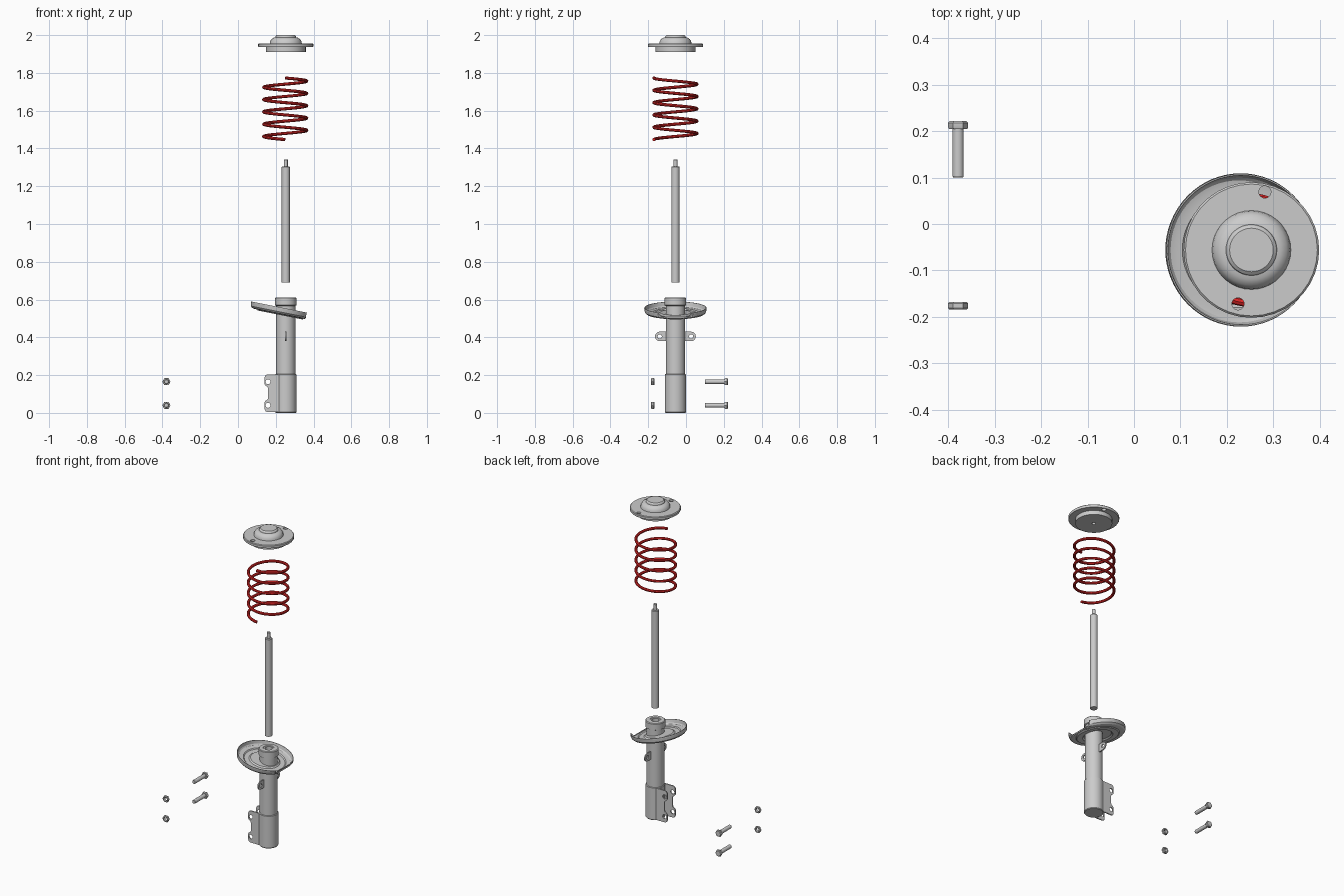
import bpy, bmesh, math
from mathutils import Matrix, Vector

if "Cube" in bpy.data.objects:
    bpy.data.objects.remove(bpy.data.objects["Cube"])

CX, CY = 0.253, -0.056          # main axis of the strut
TAU = 2 * math.pi


def finish(name, bm, matrix=Matrix()):
    bmesh.ops.remove_doubles(bm, verts=bm.verts, dist=1e-5)
    bmesh.ops.recalc_face_normals(bm, faces=bm.faces)
    bm.transform(matrix)
    me = bpy.data.meshes.new(name)
    bm.to_mesh(me)
    bm.free()
    ob = bpy.data.objects.new(name, me)
    bpy.context.collection.objects.link(ob)
    return ob


def select(obs):
    bpy.ops.object.select_all(action='DESELECT')
    for o in obs:
        o.select_set(True)
    bpy.context.view_layer.objects.active = obs[0]


def lathe(name, profile, sides=40, matrix=Matrix.Translation((CX, CY, 0))):
    bm = bmesh.new()
    vs = [bm.verts.new((r, 0, z)) for r, z in profile]
    es = [bm.edges.new(p) for p in zip(vs, vs[1:])]
    bmesh.ops.spin(bm, geom=vs + es, cent=(0, 0, 0), axis=(0, 0, 1),
                   angle=TAU, steps=sides, use_duplicate=False)
    return finish(name, bm, matrix)


def plate(name, outline, thick, matrix):
    bm = bmesh.new()
    f = bm.faces.new([bm.verts.new((x, y, -thick / 2)) for x, y in outline])
    r = bmesh.ops.extrude_face_region(bm, geom=[f])
    bmesh.ops.translate(bm, vec=(0, 0, thick),
                        verts=[v for v in r['geom'] if isinstance(v, bmesh.types.BMVert)])
    return finish(name, bm, matrix)


def drill(ob, centre, radius, rot=Matrix(), depth=0.04):
    cut = lathe("hole_cutter", [(0, -depth), (radius, -depth), (radius, depth), (0, depth)],
                24, Matrix.Translation(centre) @ rot)
    cut.hide_render = True
    mod = ob.modifiers.new("hole", 'BOOLEAN')
    mod.operation, mod.object, mod.solver = 'DIFFERENCE', cut, 'EXACT'
    select([ob])
    bpy.ops.object.modifier_apply(modifier=mod.name)
    bpy.data.objects.remove(cut)


ALONG_Y = Matrix.Rotation(-math.pi / 2, 4, 'X')   # local z -> +y
ALONG_X = Matrix.Rotation(math.pi / 2, 4, 'Y')    # local z -> +x

# top mount with two stud holes
mount = lathe("top_mount", [
    (0, 1.93), (.010, 1.93), (.010, 1.911), (.106, 1.911), (.106, 1.937), (.144, 1.937),
    (.146, 1.940), (.146, 1.952), (.142, 1.956), (.085, 1.956), (.083, 1.967), (.076, 1.979),
    (.064, 1.986), (.055, 1.988), (.053, 1.995), (.047, 2.0), (0, 2.0)], 36)
for hx, hy in ((.282, .069), (.224, -.172)):
    drill(mount, (hx, hy, 1.95), .013)

# coil spring, five left-handed turns
cu = bpy.data.curves.new("coil_spring", 'CURVE')
cu.dimensions, cu.bevel_depth, cu.bevel_resolution, cu.use_fill_caps = '3D', .0085, 2, True
N = 240
sp = cu.splines.new('POLY')
sp.points.add(N)
for i, p in enumerate(sp.points):
    a = -math.pi / 2 - 5 * TAU * i / N
    p.co = (CX - .003 + .114 * math.cos(a), CY + .114 * math.sin(a), 1.447 + .326 * i / N, 1)
spring = bpy.data.objects.new("coil_spring", cu)
bpy.context.collection.objects.link(spring)
select([spring])
bpy.ops.object.convert(target='MESH')
red = bpy.data.materials.new("spring_red")
red.diffuse_color = (.75, .02, .02, 1)
red.use_nodes = True
red.node_tree.nodes["Principled BSDF"].inputs["Base Color"].default_value = red.diffuse_color
spring.data.materials.clear()
spring.data.materials.append(red)

# piston rod with threaded-end spigot
lathe("piston_rod", [(0, .69), (.0215, .69), (.0215, 1.302), (.019, 1.305), (.0105, 1.305),
                     (.0105, 1.34), (.009, 1.342), (0, 1.342)], 32)

# damper body: lower sleeve, tube and cap with rod opening
lathe("damper_body", [
    (0, 0), (.053, 0), (.056, .004), (.056, .204), (.051, .206), (.051, .567), (.057, .57),
    (.057, .607), (.053, .611), (.032, .611), (.030, .608), (.022, .608), (.022, .575), (0, .575)])

# clamp bracket plates on the lower sleeve
ear = [(.235, .204), (.156, .204), (.146, .200), (.141, .190), (.141, .152), (.145, .145),
       (.157, .137), (.160, .128)]
low = [(x, .208 - z) for x, z in reversed(ear)]
for label, s in (("front", -1), ("back", 1)):
    br = plate(label + "_bracket_plate", [(x, -z) for x, z in ear + low], .007,
               Matrix.Translation((0, CY + s * .040, 0)) @ ALONG_Y)
    for z in (.04, .165):
        drill(br, (.159, CY + s * .040, z), .013, ALONG_Y)

# side tabs with holes (outline: local x = -z, local y = y)
for label, s in (("front", -1), ("back", 1)):
    arc = [(.025 * math.cos(a), s * (.083 + .025 * math.sin(a)))
           for a in [math.pi * i / 12 for i in range(13)]]
    tab = plate(label + "_line_tab", [(.025, s * .04)] + arc + [(-.025, s * .04)], .007,
                Matrix.Translation((CX, CY, .405)) @ ALONG_X)
    drill(tab, (CX, CY + s * .083, .405), .011, ALONG_X)

# tilted spring seat: dish with rim, trimmed on the +x side
bm = bmesh.new()
rings = [(.025, .010), (.082, .010), (.090, .003), (.118, .003), (.124, .008), (.140, .008),
         (.150, .010), (.156, .016), (.161, .036), (.164, .036)]
S, CHORD = 64, .130
grid = []
for r, h in rings:
    row = []
    for i in range(S):
        a = TAU * i / S
        lim = CHORD / math.cos(a) if math.cos(a) > .1 else 9
        trim = lim < .155
        rr = min(r, lim - .02 * (.164 - r)) if trim else r
        hh = min(h, .014) if trim else h
        row.append(bm.verts.new((rr * math.cos(a), rr * math.sin(a), hh)))
    grid.append(row)
for r0, r1 in zip(grid, grid[1:]):
    for i in range(S):
        j = (i + 1) % S
        bm.faces.new((r0[i], r1[i], r1[j], r0[j]))
seat = finish("spring_seat", bm, Matrix.Translation((.224, CY, .522)) @
              Matrix.Rotation(math.radians(11.3), 4, 'Y'))
if sum(f.normal.z for f in seat.data.polygons) < 0:
    seat.data.flip_normals()
sol = seat.modifiers.new("thickness", 'SOLIDIFY')
sol.thickness, sol.offset = .007, -1
select([seat])
bpy.ops.object.modifier_apply(modifier=sol.name)

# loose bolts and nuts
for label, z in (("lower", .04), ("upper", .165)):
    m = Matrix.Translation((-.379, 0, z)) @ ALONG_Y
    head = lathe(label + "_bolt", [(0, .205), (.020, .205), (.0215, .208), (.0215, .218),
                                   (.018, .222), (0, .222)], 6, m)
    shaft = lathe("shaft", [(0, .1), (.010, .1), (.012, .103), (.012, .206), (0, .206)], 24, m)
    select([head, shaft])
    bpy.ops.object.join()
    nut = lathe(label + "_nut", [(0, -.184), (.019, -.184), (.0215, -.181), (.0215, -.171),
                                 (.019, -.168), (0, -.168)], 6, m)
    drill(nut, (-.379, -.176, z), .0115, ALONG_Y)

# smooth shading with crisp edges
select(list(bpy.context.scene.objects))
bpy.ops.object.shade_smooth_by_angle(angle=math.radians(30))
